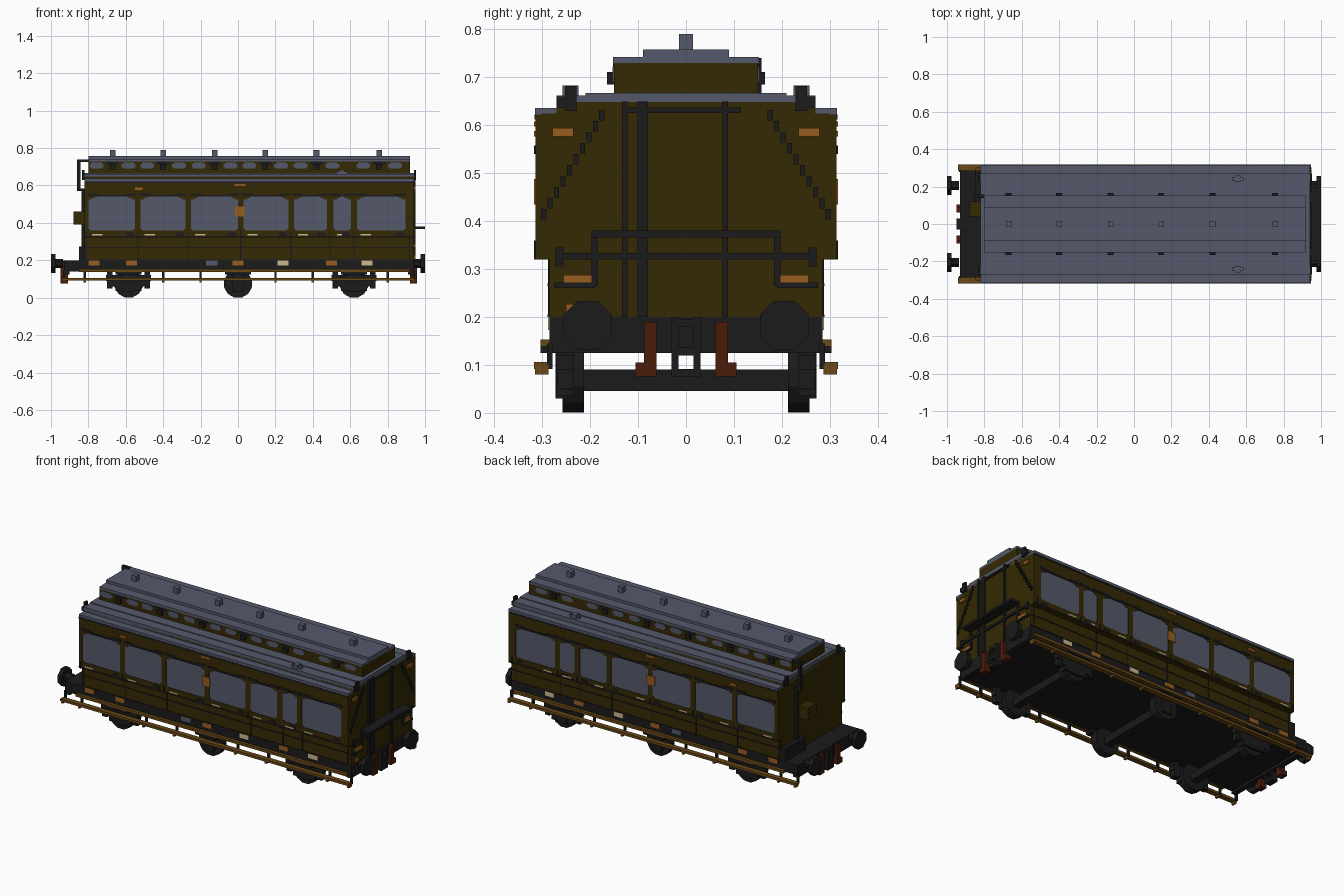
import bpy, bmesh, math
from mathutils import Matrix, Vector

cube = bpy.data.objects.get("Cube")
if cube:
    bpy.data.objects.remove(cube)


def make_material(name, red, green, blue):
    material = bpy.data.materials.new(name)
    material.use_nodes = True
    colour = (red, green, blue, 1)
    material.diffuse_color = colour
    material.node_tree.nodes["Principled BSDF"].inputs["Base Color"].default_value = colour
    return material


slate = make_material("slate grey", .09, .1, .145)
olive = make_material("dark olive", .035, .022, .001)
black = make_material("soft black", .0105, .0105, .0105)
orange = make_material("copper orange", .31, .11, .013)
cream = make_material("pale cream", .6, .49, .26)
rust = make_material("rust brown", .068, .012, .003)
wood = make_material("footboard brown", .14, .065, .008)

parts = {}


def part_mesh(name, material):
    # One mesh per named part, filled piece by piece
    if name not in parts:
        parts[name] = (bmesh.new(), material)
    return parts[name][0]


def box(name, material, x, y, z, mirror=False):
    mesh = part_mesh(name, material)
    for side in (1, -1) if mirror else (1,):
        low = Vector((x[0], min(side * y[0], side * y[1]), z[0]))
        high = Vector((x[1], max(side * y[0], side * y[1]), z[1]))
        place = Matrix.Translation((low + high) / 2) @ Matrix.Diagonal((*(high - low), 1))
        bmesh.ops.create_cube(mesh, size=1, matrix=place)


def disc(name, material, centre, radius, depth, axis, sides):
    mesh = part_mesh(name, material)
    turn = Matrix.Rotation(math.pi / 2, 4, "X" if axis == "Y" else "Y")
    spin = Matrix.Rotation(math.pi / sides, 4, "Z")
    bmesh.ops.create_cone(mesh, cap_ends=True, segments=sides, radius1=radius,
                          radius2=radius, depth=depth,
                          matrix=Matrix.Translation(centre) @ turn @ spin)


rear, front = -.82, .94
length = (rear, front)

# Underframe with deeper headstocks
box("underframe", black, x=(-.93, front), y=(-.285, .285), z=(.14, .2))
for start in (-.93, front - .03):
    box("headstock", black, x=(start, start + .03), y=(-.285, .285), z=(.125, .2))

# Body core and lower side panels
box("lower_body", olive, x=length, y=(-.285, .285), z=(.2, .33))
box("upper_body", olive, x=length, y=(-.3, .3), z=(.32, .625))
box("roof_end_filler", olive, x=length, y=(-.27, .27), z=(.62, .648))

# Side walls framed around the windows, with panes set slightly back
windows = [(-.8, -.55), (-.52, -.28), (-.25, 0), (.03, .27),
           (.3, .475), (.51, .605), (.635, .895)]
sill, head = .36, .54
wall = (.295, .314)
trim = (.31, .317)
box("side_panel", olive, x=length, y=wall, z=(.32, sill), mirror=True)
box("side_panel", olive, x=length, y=wall, z=(head, .622), mirror=True)
edges = [rear] + [edge for pair in windows for edge in pair] + [front]
for left, right in zip(edges[::2], edges[1::2]):
    box("window_pillar", olive, x=(left, right), y=wall, z=(sill, head), mirror=True)
    middle = (left + right) / 2
    seam = (middle - .003, middle + .003)
    box("panel_seam", black, x=seam, y=(.28, .288), z=(.2, .32), mirror=True)
    box("panel_seam", black, x=seam, y=trim, z=(.32, sill), mirror=True)
for left, right in windows:
    box("window_pane", slate, x=(left, right), y=(.295, .311), z=(sill, head), mirror=True)
    # Stepped upper corners and clipped lower corners
    for width, drop in ((.035, .006), (.018, .014)):
        for start in (left, right - width):
            box("window_corner", olive, x=(start, start + width), y=wall,
                z=(head - drop, head), mirror=True)
    for start in (left, right - .008):
        box("window_corner", olive, x=(start, start + .008), y=wall,
            z=(sill, sill + .008), mirror=True)
    # Raised dark brow above every window
    middle = (left + right) / 2
    reach = (right - left) / 2
    box("window_brow", black, x=(left + .03, right - .03), y=trim,
        z=(head, head + .009), mirror=True)
    for sign in (-1, 1):
        end = middle + sign * reach * .8
        box("window_brow", black, x=(end - .03, end + .03), y=trim,
            z=(head + .003, head + .018), mirror=True)
    # Hinge and handle below the sill
    box("door_hinge", black, x=(right - .05, right - .01), y=trim,
        z=(.325, .348), mirror=True)
    box("door_handle", cream, x=(left + .02, left + .075), y=trim,
        z=(.333, .341), mirror=True)

# Waist lines and cornice
for height, depth in ((.325, .316), (.265, .289), (.2, .289)):
    box("waist_line", black, x=length, y=(depth - .01, depth),
        z=(height, height + .005), mirror=True)
box("cornice_line", black, x=length, y=(.31, .316), z=(.612, .622), mirror=True)

# Painted crests on the sides
box("side_crest", orange, x=(-.015, .035), y=trim, z=(.435, .488), mirror=True)
box("side_crest", orange, x=(-.02, .04), y=trim, z=(.597, .608), mirror=True)
box("side_crest", orange, x=(-.55, -.51), y=trim, z=(.576, .588), mirror=True)

# Small plates along the solebar
for material, spots in ((orange, (-.77, -.57, 0, .5)), (cream, (.24, .69)), (slate, (-.14,))):
    for spot in spots:
        box("solebar_plate_" + material.name.split()[1], material,
            x=(spot - .03, spot + .03), y=(.28, .288), z=(.173, .199), mirror=True)

# Stepped main roof
for half, bottom, top in ((.315, .622, .636), (.27, .636, .652), (.21, .652, .667)):
    box("main_roof", slate, x=length, y=(-half, half), z=(bottom, top))
box("main_roof", slate, x=length, y=(-.27, .27), z=(.645, .662))

# Clerestory with its own stepped roof
raised = (-.8, .92)
box("clerestory_wall", olive, x=raised, y=(-.15, .15), z=(.66, .73))
box("clerestory_roof", slate, x=raised, y=(-.152, .152), z=(.728, .742))
box("clerestory_roof", slate, x=raised, y=(-.09, .09), z=(.742, .758))
for vent in (-.67, -.4, -.125, .145, .42, .755):
    box("roof_vent", slate, x=(vent - .015, vent + .015), y=(-.015, .015), z=(.75, .79))
    box("clerestory_vent", black, x=(vent - .016, vent + .016), y=(.145, .165),
        z=(.685, .711), mirror=True)
    box("clerestory_vent_hood", black, x=(vent - .035, vent + .035), y=(.145, .152),
        z=(.712, .728), mirror=True)
    # Rounded windows either side of the vent
    for centre in (vent - .085, vent + .085):
        for half, inset in ((.037, .007), (.028, 0)):
            box("clerestory_window", slate, x=(centre - half, centre + half),
                y=(.145, .153), z=(.69 + inset, .722 - inset), mirror=True)

# Lamp tops on the main roof
box("roof_lamp", slate, x=(.525, .585), y=(.23, .252), z=(.655, .675), mirror=True)
box("roof_lamp", slate, x=(.54, .57), y=(.224, .258), z=(.655, .683), mirror=True)

# Wheels, axles, axle boxes and leaf springs
for axle in (-.585, 0, .62):
    box("axle", black, x=(axle - .022, axle + .022), y=(-.22, .22), z=(.046, .09))
    for side in (-1, 1):
        disc("wheel", black, (axle, side * .235, .075), .077, .045, "Y", 12)
    box("axle_box", black, x=(axle - .03, axle + .03), y=(.25, .272),
        z=(.03, .16), mirror=True)
    box("footboard_bracket", black, x=(axle - .07, axle + .07), y=(.25, .303),
        z=(.125, .138), mirror=True)
    if axle:
        for reach, bottom in ((.12, .09), (.095, .06), (.07, .035)):
            box("leaf_spring", black, x=(axle - reach, axle + reach), y=(.235, .27),
                z=(bottom, bottom + .03), mirror=True)
        for block in (-.1, .1):
            box("brake_block", black, x=(axle + block - .015, axle + block + .015),
                y=(.235, .268), z=(.05, .16), mirror=True)

# Footboards and their hangers
box("lower_footboard", wood, x=(-.94, .945), y=(.287, .317), z=(.092, .106), mirror=True)
box("upper_footboard", wood, x=(-.85, .92), y=(.28, .303), z=(.138, .153), mirror=True)
for hanger in (-.93, -.82, -.4, -.2, .2, .4, .8, front):
    box("footboard_hanger", wood, x=(hanger - .006, hanger + .006), y=(.287, .315),
        z=(.08, .1), mirror=True)
    box("hanger_rod", black, x=(hanger - .006, hanger + .006), y=(.278, .29),
        z=(.092, .145), mirror=True)

# Buffers, couplings and lamp irons at both ends
for end, stock, wall_end in ((-1, -.93, rear), (1, front, front)):
    for side in (-.205, .205):
        disc("buffer_head", black, (end * .988, side, .183), .055, .024, "X", 8)
        disc("buffer_shaft", black, ((end + stock) / 2, side, .183), .026,
             abs(end - stock) - .01, "X", 8)
    near, far = sorted((stock - end * .02, stock + end * .018))
    box("brake_hose", rust, x=(near, far), y=(.062, .088), z=(.08, .19), mirror=True)
    box("brake_hose", rust, x=(near, far), y=(.062, .105), z=(.076, .105), mirror=True)
    box("coupling_link", black, x=(near, far), y=(.016, .03), z=(.076, .2), mirror=True)
    for height in (.076, .12, .18):
        box("coupling_link", black, x=(near, far), y=(-.02, .02), z=(height, height + .016))
    near, far = sorted((wall_end, wall_end + end * .013))
    box("lamp_iron", black, x=(near, far), y=(.228, .252), z=(.63, .682), mirror=True)
    box("lamp_iron", black, x=(near, far), y=(.228, .27), z=(.637, .66), mirror=True)

# Flat end: stepped handrails, lamp plates and pipes
shallow = (front, front + .01)
for step in range(10):
    across, height = .17 + step * .0135, .61 - step * .023
    box("end_handrail", black, x=shallow, y=(across, across + .011),
        z=(height, height + .022), mirror=True)
box("end_lamp_plate", orange, x=shallow, y=(.235, .278), z=(.577, .594), mirror=True)
for pipe, half in ((-.128, .006), (-.09, .011), (.082, .006)):
    box("end_pipe", black, x=shallow, y=(pipe - half, pipe + half), z=(.2, .65))
box("end_pipe", black, x=shallow, y=(-.125, .115), z=(.626, .637))

# Folding shelf, its brackets and steps on the flat end
box("end_shelf", black, x=(front, 1), y=(-.197, .197), z=(.366, .38))
box("end_bracket", black, x=shallow, y=(.184, .197), z=(.265, .375), mirror=True)
box("end_bracket", black, x=shallow, y=(-.27, .27), z=(.32, .334))
box("end_bracket", black, x=shallow, y=(.255, .272), z=(.305, .345), mirror=True)
box("end_step", black, x=shallow, y=(.19, .275), z=(.26, .272), mirror=True)
box("end_step_top", orange, x=shallow, y=(.195, .255), z=(.272, .288), mirror=True)
box("end_step_top", orange, x=shallow, y=(-.25, -.228), z=(.208, .227))

# Post, cabinet and locker above the platform
box("platform_post", black, x=(-.86, -.843), y=(.14, .157), z=(.57, .74))
box("platform_post", black, x=(-.836, rear), y=(.14, .157), z=(.2, .58))
for height in (.57, .725):
    box("platform_post", black, x=(-.86, -.8), y=(.14, .157), z=(height, height + .015))
box("platform_cabinet", olive, x=(-.88, rear), y=(.04, .12), z=(.39, .46))
box("platform_locker", black, x=(-.85, rear), y=(.1, .285), z=(.2, .275))

# Turn every collected part into an object
for name, (mesh, material) in parts.items():
    data = bpy.data.meshes.new(name)
    mesh.to_mesh(data)
    mesh.free()
    data.materials.append(material)
    bpy.context.collection.objects.link(bpy.data.objects.new(name, data))
